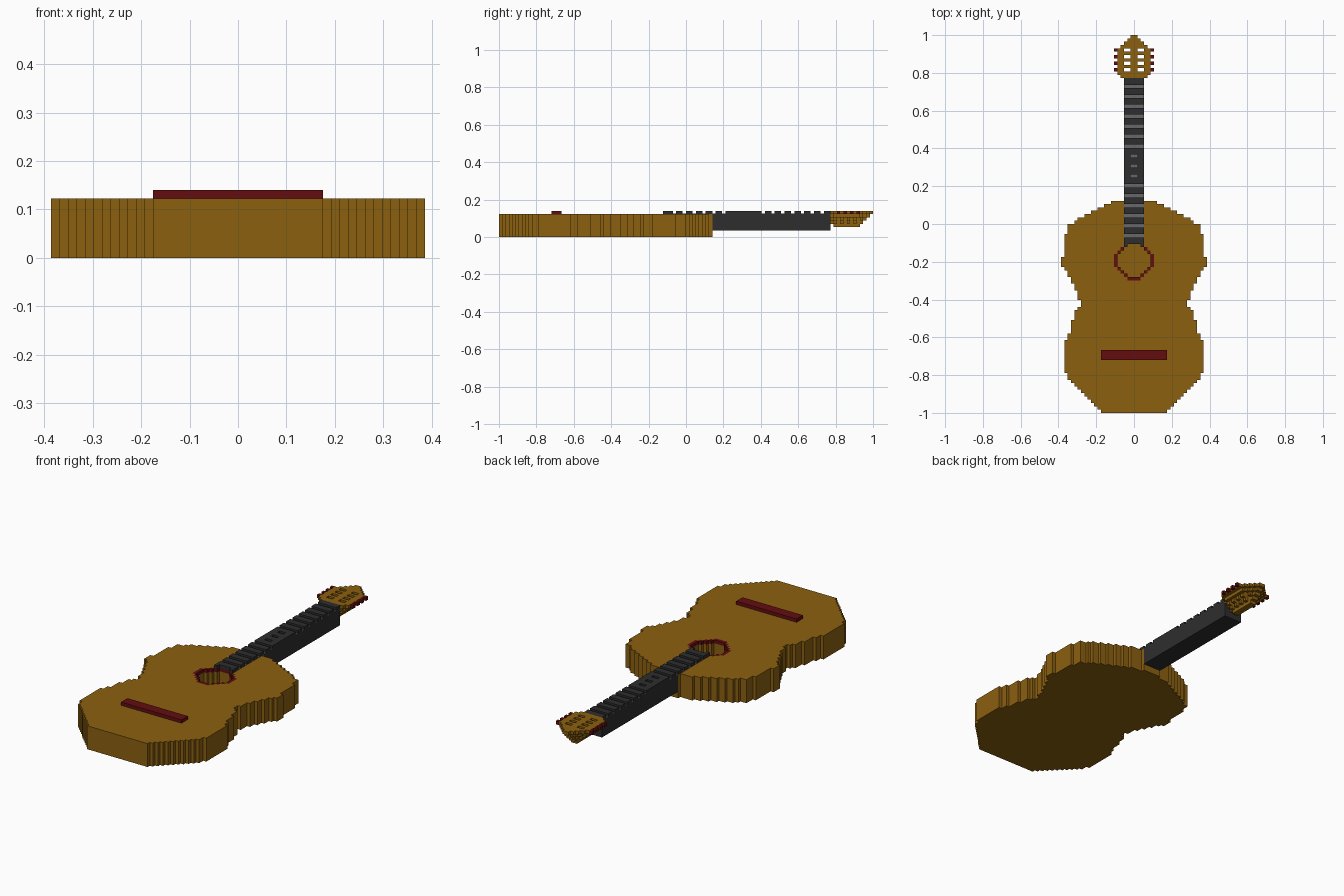
import bpy
import bmesh
from mathutils import Matrix

old = bpy.data.objects.get("Cube")
if old:
    bpy.data.objects.remove(old, do_unlink=True)

V = 2 / 114  # edge length of one building block


def material(name, rgb):
    m = bpy.data.materials.new(name)
    m.use_nodes = True
    m.diffuse_color = (*rgb, 1)
    m.node_tree.nodes["Principled BSDF"].inputs["Base Color"].default_value = (*rgb, 1)
    return m


WOOD = material("honey wood", (0.262, 0.117, 0.005))
RED = material("dark red wood", (0.127, 0.004, 0.005))
BLACK = material("charcoal", (0.027, 0.027, 0.027))
GREY = material("fret grey", (0.14, 0.14, 0.14))

# Outward faces of a unit block: direction and its four corners
SIDES = {
    (1, 0, 0): ((1, 0, 0), (1, 1, 0), (1, 1, 1), (1, 0, 1)),
    (-1, 0, 0): ((0, 0, 0), (0, 0, 1), (0, 1, 1), (0, 1, 0)),
    (0, 1, 0): ((0, 1, 0), (0, 1, 1), (1, 1, 1), (1, 1, 0)),
    (0, -1, 0): ((0, 0, 0), (1, 0, 0), (1, 0, 1), (0, 0, 1)),
    (0, 0, 1): ((0, 0, 1), (1, 0, 1), (1, 1, 1), (0, 1, 1)),
    (0, 0, -1): ((0, 0, 0), (0, 1, 0), (1, 1, 0), (1, 0, 0)),
}


def finish(name, bm, mat):
    me = bpy.data.meshes.new(name)
    bm.to_mesh(me)
    bm.free()
    me.materials.append(mat)
    ob = bpy.data.objects.new(name, me)
    bpy.context.scene.collection.objects.link(ob)
    return ob


def blocks(name, mat, cells):
    """Skin of a set of blocks, with flat areas merged."""
    bm, verts = bmesh.new(), {}
    for c in cells:
        for d, corners in SIDES.items():
            if tuple(a + b for a, b in zip(c, d)) in cells:
                continue
            face = []
            for k in corners:
                p = tuple(a + b for a, b in zip(c, k))
                if p not in verts:
                    verts[p] = bm.verts.new((p[0] * V, p[1] * V - 1, p[2] * V))
                face.append(verts[p])
            bm.faces.new(face)
    bmesh.ops.dissolve_limit(bm, angle_limit=0.01, verts=bm.verts[:], edges=bm.edges[:])
    return finish(name, bm, mat)


def plate(name, mat, half, row, z, thick=0.003):
    bm = bmesh.new()
    bmesh.ops.create_cube(bm, size=1, matrix=Matrix.Translation(
        (0, (row + 0.5) * V - 1, z * V + thick / 2)) @ Matrix.Diagonal((2 * half * V, V, thick, 1)))
    return finish(name, bm, mat)


def expand(runs):
    """(half width, row count) pairs to one half width per row."""
    return [w for w, n in runs for _ in range(n)]


def outline(widths, first, layers, inner=0):
    """Mirrored blocks between inner and the half width of each row."""
    out = set()
    for r, w in enumerate(widths):
        for a in range(inner, w):
            for k in layers:
                out |= {(a, first + r, k), (-1 - a, first + r, k)}
    return out


# Sound hole and its ring
ring_rows = expand([(2, 1), (3, 1), (4, 1), (5, 1), (6, 4), (5, 1), (4, 1), (3, 1), (2, 1)])
hole_rows = expand([(2, 1), (3, 1), (4, 1), (5, 4), (4, 1), (3, 1), (2, 1)])
hole = outline(hole_rows, 41, range(1, 7))
ring = outline(ring_rows, 40, [6]) - hole

# Body with waist, rounded shoulders and a one-block heel under the neck
body_rows = [10 + r for r in range(11)] + expand([
    (20, 1), (21, 10), (20, 2), (19, 4), (18, 3), (17, 1), (16, 2), (17, 3),
    (18, 2), (19, 2), (20, 2), (21, 1), (22, 3), (21, 7), (20, 3), (18, 1),
    (17, 1), (15, 1), (13, 1), (11, 1), (9, 1), (7, 1), (3, 1)])
blocks("body", WOOD, outline(body_rows, 0, range(7)) - hole - ring)
blocks("sound_hole_ring", RED, ring)
blocks("bridge", RED, outline([10] * 3, 16, [7]))

# Neck with fret slots; the middle slots are short markers
frets = {r: (1 if r in (71, 74, 77) else 3) for r in range(53, 101, 3)}
neck = outline([3] * 36, 65, range(2, 7)) | outline([3] * 50, 51, [7])
neck |= outline([3], 50, [7], inner=2)
for r, half in frets.items():
    neck -= outline([half], r, [7])
    plate("fret_%d" % r, GREY, half, r, 7)
blocks("neck", BLACK, neck)

# Headstock: layers shrink towards the back, slots run right through
head_rows = expand([(4, 1), (5, 8), (4, 1), (3, 1), (2, 1), (1, 1)])
head = set()
for d in range(5):
    head |= outline([max(0, w - d) for w in head_rows], 101, [7 - d])
peg_rows = (103, 105, 107, 109)
for r in peg_rows:
    head -= outline([3], r, range(3, 8), inner=1)
blocks("headstock", WOOD, head)

# Tuning pegs on both edges
pegs = set()
for r in peg_rows:
    pegs |= outline([6], r, [7], inner=5)
blocks("tuning_pegs", RED, pegs)
